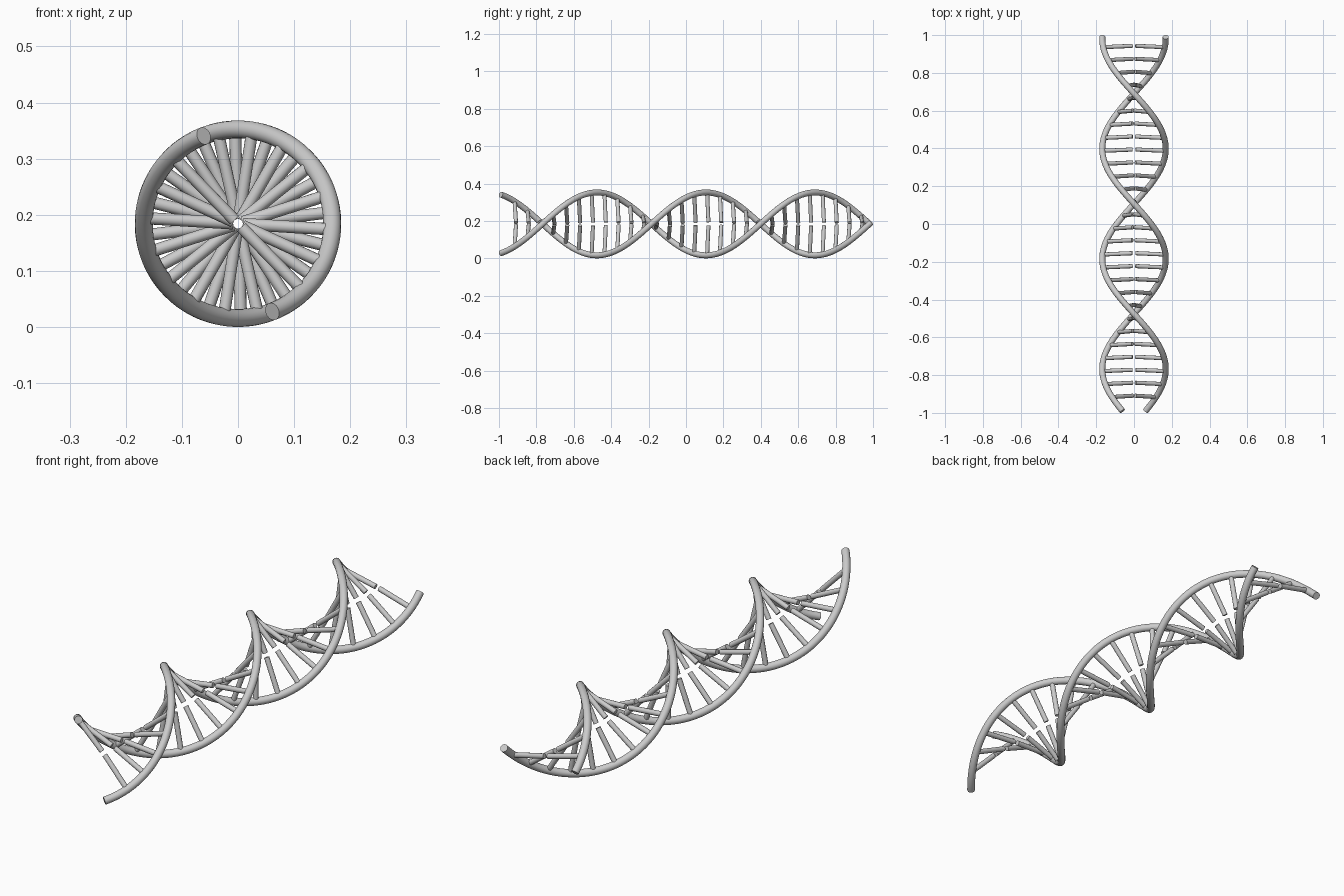
import bpy, math
from mathutils import Vector

if "Cube" in bpy.data.objects:
    bpy.data.objects.remove(bpy.data.objects["Cube"])

R, TUBE, CZ = 0.168, 0.016, 0.184     # helix radius, strand thickness, axis height
HALF_TURN, Y_TOP = 0.583, -0.476      # length of half a turn, y where strand one is on top
Y_END = 0.99
RUNGS, RUNG_Y0, RUNG_STEP, RUNG_R = 28, -0.916, 0.0686, 0.0108

grey = bpy.data.materials.new("light grey")
grey.diffuse_color = (0.6, 0.6, 0.6, 1)
grey.use_nodes = True
grey.node_tree.nodes["Principled BSDF"].inputs["Base Color"].default_value = grey.diffuse_color


def point(y, phase, radius=R):
    a = math.pi / 2 + (y - Y_TOP) / HALF_TURN * math.pi + phase
    return Vector((radius * math.cos(a), y, CZ + radius * math.sin(a)))


def tube(name, paths, radius, sides):
    """Capped round tubes along a list of paths, as one smooth mesh."""
    cu = bpy.data.curves.new(name, 'CURVE')
    cu.dimensions = '3D'
    cu.bevel_depth = radius
    cu.bevel_resolution = sides // 2 - 2
    cu.use_fill_caps = True
    for pts in paths:
        sp = cu.splines.new('POLY')
        sp.points.add(len(pts) - 1)
        for p, co in zip(sp.points, pts):
            p.co = (*co, 1)
    ob = bpy.data.objects.new(name, cu)
    bpy.context.collection.objects.link(ob)
    bpy.ops.object.select_all(action='DESELECT')
    bpy.context.view_layer.objects.active = ob
    ob.select_set(True)
    bpy.ops.object.convert(target='MESH')
    ob = bpy.context.object
    ob.name = name
    ob.data.materials.clear()
    ob.data.materials.append(grey)
    bpy.ops.object.shade_smooth_by_angle(angle=math.radians(40))
    return ob


# two helical backbones, half a turn apart
N = 160
for name, phase in (("strand_one", 0), ("strand_two", math.pi)):
    tube(name, [[point(-Y_END + 2 * Y_END * i / N, phase) for i in range(N + 1)]], TUBE, 16)

# paired half rungs, meeting near the axis with a small gap and slight lean
for name, phase in (("rungs_one", 0), ("rungs_two", math.pi)):
    paths = []
    for i in range(RUNGS):
        y = RUNG_Y0 + RUNG_STEP * i
        outer = point(y, phase, R - 0.004)
        inner = point(y, phase, 0.009) + Vector((0, 0.007, 0))
        paths.append([outer, inner])
    tube(name, paths, RUNG_R, 12)
